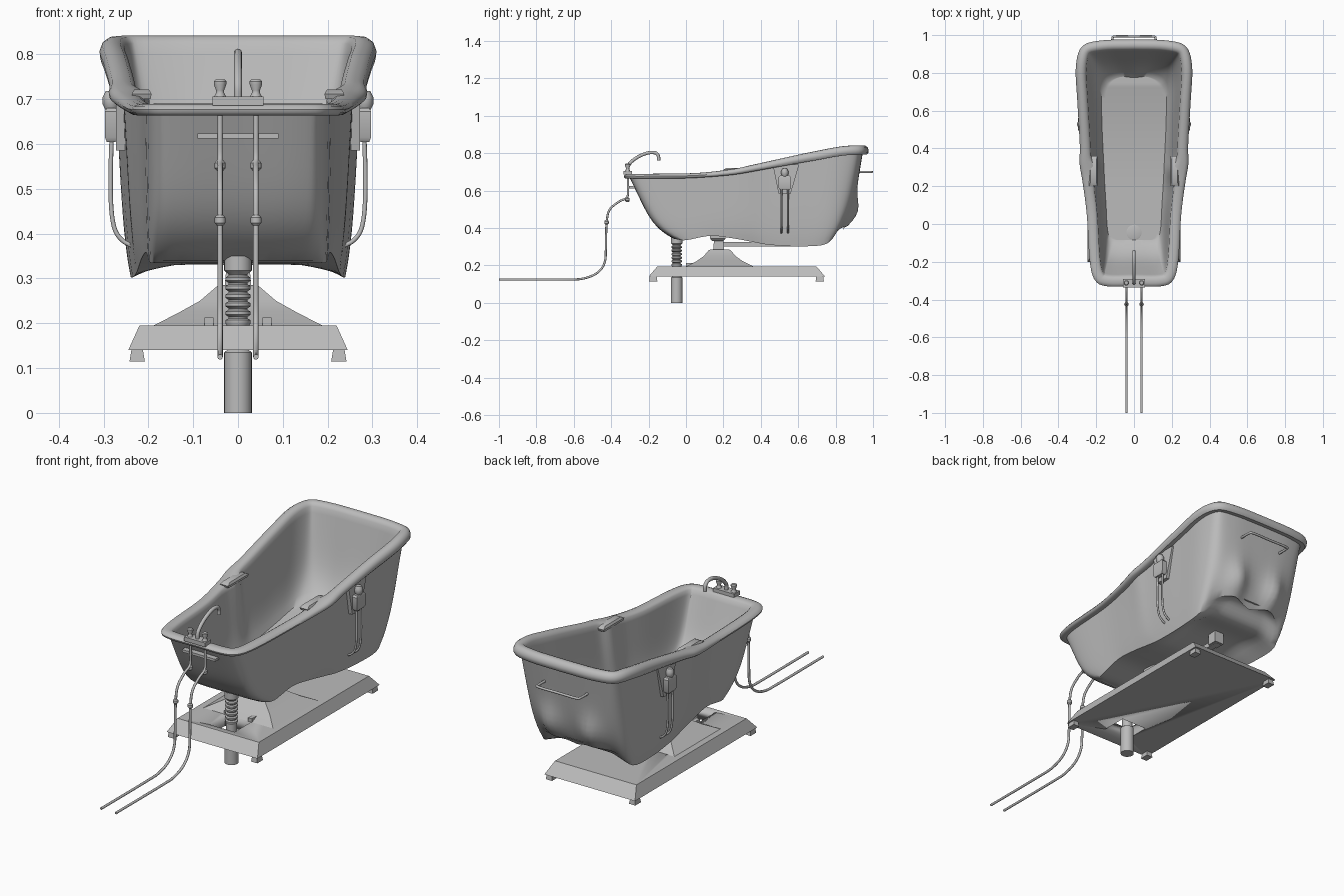
import bpy, bmesh, math
from mathutils import Vector

old = bpy.data.objects.get("Cube")
if old:
    bpy.data.objects.remove(old)

grey = bpy.data.materials.new("plain grey")
grey.use_nodes = True
COLOUR = (0.5, 0.5, 0.5, 1)
grey.diffuse_color = COLOUR
grey.node_tree.nodes["Principled BSDF"].inputs["Base Color"].default_value = COLOUR


def finish(name, bm, angle=35):
    bmesh.ops.recalc_face_normals(bm, faces=bm.faces)
    mesh = bpy.data.meshes.new(name)
    bm.to_mesh(mesh)
    bm.free()
    mesh.materials.append(grey)
    ob = bpy.data.objects.new(name, mesh)
    bpy.context.collection.objects.link(ob)
    bpy.ops.object.select_all(action='DESELECT')
    ob.select_set(True)
    bpy.context.view_layer.objects.active = ob
    bpy.ops.object.shade_smooth_by_angle(angle=math.radians(angle))
    return ob


def frustum(name, centre, levels):
    """Stack of rectangles: (half x, half y, z) per level."""
    bm = bmesh.new()
    rings = [[bm.verts.new((centre[0] + a * hx, centre[1] + b * hy, z))
              for a, b in ((-1, -1), (1, -1), (1, 1), (-1, 1))] for hx, hy, z in levels]
    skin(bm, rings)
    bm.faces.new(rings[0])
    bm.faces.new(rings[-1])
    return finish(name, bm)


def box(name, lo, hi):
    c = [(a + b) / 2 for a, b in zip(lo, hi)]
    hx, hy = (hi[0] - lo[0]) / 2, (hi[1] - lo[1]) / 2
    return frustum(name, c, [(hx, hy, lo[2]), (hx, hy, hi[2])])


def skin(bm, rings):
    for r, q in zip(rings, rings[1:]):
        for i in range(len(r)):
            j = (i + 1) % len(r)
            bm.faces.new((r[i], r[j], q[j], q[i]))


def lathe(name, x, y, profile, n=20):
    bm = bmesh.new()
    rings = [[bm.verts.new((x + r * math.cos(math.tau * i / n), y + r * math.sin(math.tau * i / n), z))
              for i in range(n)] for r, z in profile]
    skin(bm, rings)
    bm.faces.new(rings[0])
    bm.faces.new(rings[-1])
    return finish(name, bm)


def spline(pts, steps):
    """Catmull-Rom curve through the points."""
    p = [Vector(v) for v in pts]
    p = [2 * p[0] - p[1]] + p + [2 * p[-1] - p[-2]]
    out = []
    for a, b, c, d in zip(p, p[1:], p[2:], p[3:]):
        for k in range(steps):
            t = k / steps
            out.append(0.5 * (2 * b + (c - a) * t + (2 * a - 5 * b + 4 * c - d) * t * t
                              + (3 * b - a - 3 * c + d) * t ** 3))
    return out + [p[-2]]


def tube(name, pts, r, steps=6, n=10):
    path = spline(pts, steps)
    bm = bmesh.new()
    rings = []
    for i, p in enumerate(path):
        d = (path[min(i + 1, len(path) - 1)] - path[max(i - 1, 0)]).normalized()
        side = d.orthogonal().normalized() if i == 0 else (side - d * side.dot(d)).normalized()
        up = d.cross(side)
        rings.append([bm.verts.new(p + r * (side * math.cos(math.tau * k / n) + up * math.sin(math.tau * k / n)))
                      for k in range(n)])
    skin(bm, rings)
    bm.faces.new(rings[0])
    bm.faces.new(rings[-1])
    return finish(name, bm, 50)


def hump(y, centre, width):
    return math.exp(-((y - centre) / width) ** 2)


# Tub: half outlines of the lip (x, y, top z) and of the underside (x, y, z), front to back
LIP = [(0, -.33, .69), (.14, -.33, .69), (.205, -.3, .69), (.234, -.2, .69), (.25, .05, .694), (.272, .22, .712),
       (.288, .32, .73), (.287, .42, .752), (.3, .65, .803), (.308, .83, .836), (.275, .94, .842),
       (.17, .972, .842), (0, .977, .842)]
UNDER = [(0, -.06, .34), (.11, -.06, .34), (.17, -.05, .34), (.195, 0, .335), (.205, .13, .358), (.215, .25, .345),
         (.222, .36, .325), (.228, .45, .31), (.236, .6, .302), (.236, .75, .315), (.19, .815, .39),
         (.1, .845, .41), (0, .84, .39)]
lip, under = spline(LIP, 5), spline(UNDER, 5)
count = len(lip)


def inset(i, d, drop):
    """Lip outline moved inward by d and down by a share of the lip thickness."""
    t = lip[min(i + 1, count - 1)] - lip[max(i - 1, 0)]
    if i in (0, count - 1):
        t = Vector((1 if i == 0 else -1, 0, 0))
    n = Vector((-t.y, t.x, 0)).normalized()
    p = lip[i]
    thick = .026 + .024 * min(1, max(0, (p.y - .1) / .6))
    q = p + n * d - Vector((0, 0, thick * drop))
    q.x = max(q.x, 0)
    return q


def blend(a, b, t):
    f = .65 * t + .35 * t ** 6
    return Vector((a.x + (b.x - a.x) * f, a.y + (b.y - a.y) * f, a.z + (b.z - a.z) * t))


def floor_point(p):
    return Vector((p.x * .72, p.y * .955 - .028, .385 + .06 * min(1, max(0, (p.y - .2) / .6)) ** 2))


half_rings = []
for k in range(14, -1, -1):
    ring = []
    for i in range(count):
        p = blend(inset(i, .033, .95), under[i], k / 14)
        if p.y > .7:  # two rounded lobes on the back
            p.y += .035 * hump(p.x, .11, .05) * hump(p.z, .48, .09)
        ring.append(p)
    half_rings.append(ring)
for d, drop in ((.01, 1), (.002, .8), (0, .5), (.006, .2), (.018, .03), (.032, 0), (.046, .08), (.056, .35)):
    arm = [1 + .5 * hump(p.y, .28, .06) * (d > .03) for p in lip]
    half_rings.append([inset(i, d * arm[i], drop) for i in range(count)])
for k in range(1, 15):
    half_rings.append([blend(half_rings[22][i], floor_point(under[i]), k / 14) for i in range(count)])

bm = bmesh.new()
rings = []
for half in half_rings:
    right = [bm.verts.new(p) for p in half]
    left = [bm.verts.new((-p.x, p.y, p.z)) for p in half[1:-1]]
    rings.append(right + left[::-1])
skin(bm, rings)


def cap(ring, rise):
    """Close a ring with rows across x, arching them by rise(y)."""
    cols = 16
    total = len(ring)
    rows = [[ring[0]] * (cols + 1)]
    for i in range(1, count - 1):
        a, b = ring[i], ring[total - i]
        row = [a]
        for c in range(1, cols):
            u = 1 - 2 * c / cols
            z = a.co.z + rise(a.co.y) * min(1, 2.5 * (1 - abs(u)))
            row.append(bm.verts.new((a.co.x * u, a.co.y, z)))
        rows.append(row + [b])
    rows.append([ring[count - 1]] * (cols + 1))
    for r, q in zip(rows, rows[1:]):
        for c in range(cols):
            face = list(dict.fromkeys((r[c], r[c + 1], q[c + 1], q[c])))
            bm.faces.new(face)


cap(rings[0], lambda y: .06 * hump(y, .62, .18))
cap(rings[-1], lambda y: 0)
finish("bathtub", bm, 50)

# Drain and arm rests
lathe("drain", 0, -.045, [(.04, .383), (.04, .388), (.034, .39)], 24)
for s in (-1, 1):
    frustum("arm_rest", (s * .215, .28), [(.02, .075, .70), (.022, .08, .712), (.016, .06, .722)])

# Floor base with a square opening, feet and pedestal
base = frustum("floor_base", (0, .272), [(.245, .472, .14), (.22, .425, .195)])
cutter = box("opening_cutter", (-.07, -.125, .1), (.07, .0, .25))
mod = base.modifiers.new("opening", 'BOOLEAN')
mod.operation, mod.object, mod.solver = 'DIFFERENCE', cutter, 'EXACT'
bpy.context.view_layer.objects.active = base
bpy.ops.object.modifier_apply(modifier="opening")
bpy.data.objects.remove(cutter)
for s in (-1, 1):
    for y in (-.175, .715):
        frustum("foot", (s * .225, y), [(.017, .022, .115), (.012, .018, .145)])
    box("pedestal_stop", (s * .065 - .01, .0, .195), (s * .065 + .01, .05, .213))
frustum("pedestal", (0, .18), [(.19, .18, .194), (.13, .12, .225), (.085, .085, .25), (.05, .06, .28), (.045, .05, .285)])
frustum("pedestal_neck", (0, .175), [(.03, .03, .28), (.025, .025, .335)])
frustum("swivel_plate", (0, .17), [(.035, .03, .33), (.05, .042, .345), (.05, .042, .365)])
box("tilt_arm", (-.016, .19, .302), (.016, .62, .325))
frustum("tilt_arm_mount", (0, .6), [(.025, .025, .305), (.025, .025, .375)])

# Drain pipe with bellows
lathe("drain_pipe", 0, -.05, [(.031, 0), (.031, .135), (.024, .14), (.024, .2)], 24)
bellows = [(.022, .19)]
for k in range(6):
    z = .197 + k * .019
    bellows += [(.028, z + .003), (.028, z + .01), (.021, z + .014), (.021, z + .017)]
lathe("bellows", 0, -.05, bellows + [(.024, .312), (.031, .318), (.031, .35)], 24)

# Faucet
box("faucet_plate", (-.057, -.335, .686), (.057, -.29, .706))
tube("spout", [(0, -.312, .7), (0, -.308, .735), (0, -.27, .772), (0, -.21, .8), (0, -.165, .802),
               (0, -.148, .785), (0, -.146, .76)], .009)
box("faucet_bracket", (-.09, -.305, .612), (.09, -.265, .624))
for s in (-1, 1):
    lathe("tap_handle", s * .04, -.312, [(.015, .703), (.009, .714), (.009, .72), (.014, .733), (.014, .74), (.01, .744)], 12)
    # Supply hoses with collars
    x = s * .04
    tube("supply_hose", [(x, -.31, .675), (x, -.31, .62), (x, -.315, .565), (x, -.36, .54), (x, -.41, .495),
                         (x, -.425, .42), (x, -.428, .3), (x, -.435, .215), (x, -.475, .16), (x, -.55, .13),
                         (x, -.65, .125), (x, -1, .125)], .006)
    for y, z in ((-.313, .552), (-.425, .43)):
        lathe("hose_collar", x, y, [(.007, z - .012), (.012, z - .006), (.012, z + .006), (.007, z + .012)], 12)

# Back handle
tube("back_handle", [(-.115, .9, .7), (-.115, .975, .7), (-.1, .993, .7), (0, .993, .7), (.1, .993, .7),
                     (.115, .975, .7), (.115, .9, .7)], .006)

# Hand controls on both sides
for s in (-1, 1):
    bm = bmesh.new()
    outline = ((.465, .735), (.605, .74), (.56, .585), (.495, .585))
    sides = [[bm.verts.new((s * x, y, z)) for y, z in outline] for x in (.245, .272)]
    skin(bm, sides)
    bm.faces.new(sides[0])
    bm.faces.new(sides[1])
    finish("control_bracket", bm)
    frustum("control_box", (s * .283, .528), [(.01, .026, .605), (.014, .033, .615), (.014, .033, .672), (.01, .026, .68)])
    lathe("control_knob", s * .283, .528, [(.012, .675), (.019, .688), (.019, .705), (.012, .718)], 16)
    for y in (.51, .545):
        tube("control_hose", [(s * .282, y, .612), (s * .284, y, .54), (s * .283, y, .46), (s * .275, y, .41),
                              (s * .258, y, .385), (s * .235, y, .372)], .005)
